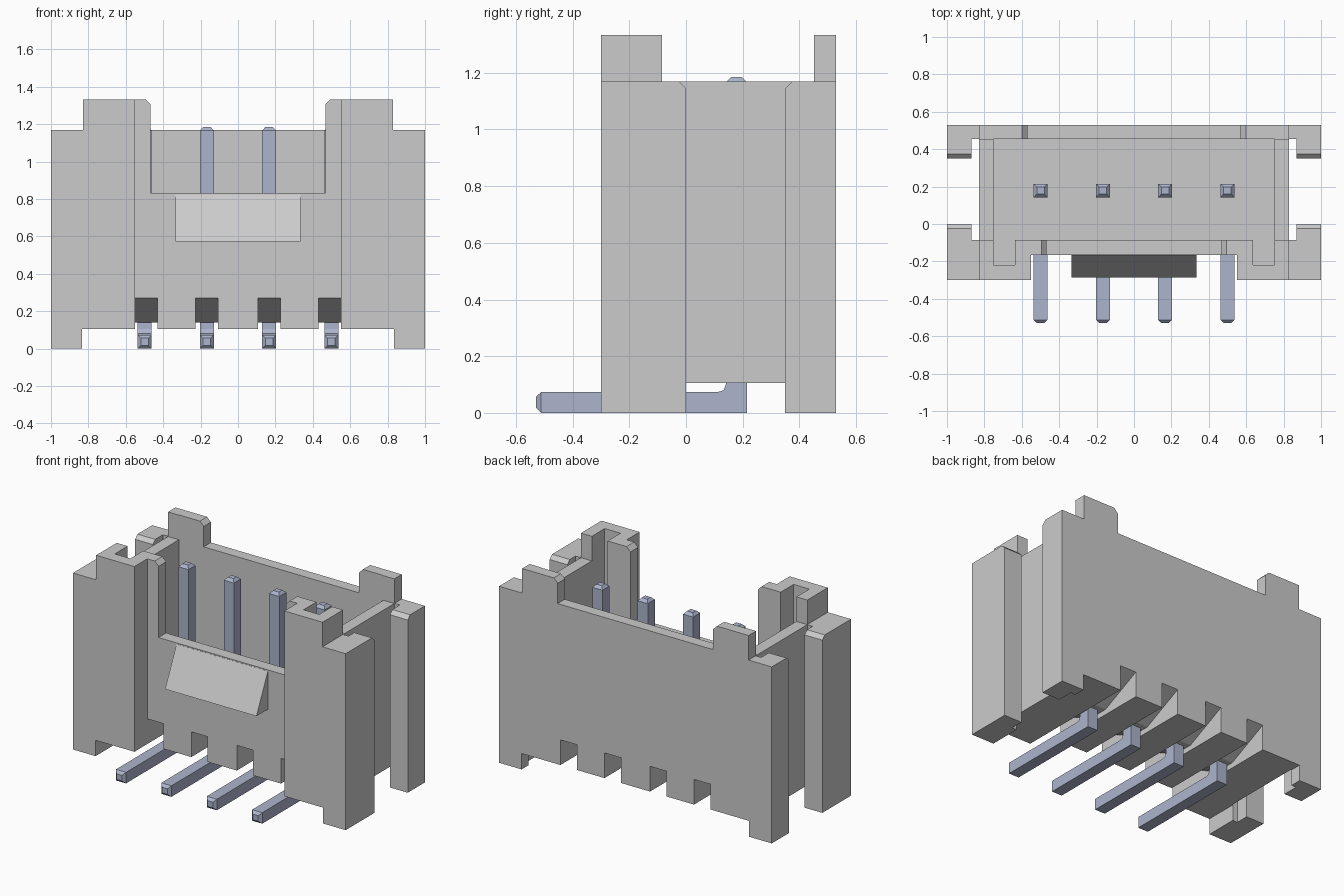
import bpy
import bmesh
from mathutils import Vector

cube = bpy.data.objects.get("Cube")
if cube:
    bpy.data.objects.remove(cube, do_unlink=True)


def material(name, rgb):
    m = bpy.data.materials.new(name)
    m.use_nodes = True
    m.diffuse_color = (*rgb, 1)
    m.node_tree.nodes["Principled BSDF"].inputs["Base Color"].default_value = (*rgb, 1)
    return m


PLASTIC = material("pale grey plastic", (0.6, 0.6, 0.6))
METAL = material("blue grey metal", (0.42, 0.46, 0.61))


def finish(name, bm, mat):
    bmesh.ops.recalc_face_normals(bm, faces=bm.faces)
    me = bpy.data.meshes.new(name)
    bm.to_mesh(me)
    bm.free()
    me.materials.append(mat)
    ob = bpy.data.objects.new(name, me)
    bpy.context.scene.collection.objects.link(ob)
    return ob


def prism(name, points, axis, lo, hi, mat=PLASTIC):
    """Extrude a flat outline along one axis; points hold the other two coordinates in order."""
    bm = bmesh.new()
    verts = []
    for p in points:
        c = list(p)
        c.insert(axis, lo)
        verts.append(bm.verts.new(c))
    face = bm.faces.new(verts)
    out = bmesh.ops.extrude_face_region(bm, geom=[face])
    shift = Vector((0, 0, 0))
    shift[axis] = hi - lo
    bmesh.ops.translate(bm, verts=[g for g in out["geom"] if isinstance(g, bmesh.types.BMVert)], vec=shift)
    return finish(name, bm, mat)


def box(x0, x1, y0, y1, z0, z1):
    return prism("cutter", [(x0, y0), (x1, y0), (x1, y1), (x0, y1)], 2, z0, z1)


def mirrored(half):
    return half + [(-x, y) for x, y in reversed(half)]


def cut(target, cutter):
    cutter.hide_render = True
    mod = target.modifiers.new("cut", "BOOLEAN")
    mod.operation = "DIFFERENCE"
    mod.solver = "EXACT"
    mod.object = cutter
    bpy.context.view_layer.objects.active = target
    bpy.ops.object.modifier_apply(modifier=mod.name)
    bpy.data.objects.remove(cutter, do_unlink=True)


# Housing: plan outline with hooked end flanges, full height
housing = prism("housing", mirrored([
    (0.55, -0.165), (0.55, -0.30), (1, -0.30), (1, 0), (0.87, 0), (0.87, -0.085),
    (0.83, -0.085), (0.83, 0.455), (0.87, 0.455), (0.87, 0.35), (1, 0.35), (1, 0.53)]), 2, 0, 1.333)

# Raised underside between the feet
cut(housing, box(-0.835, 0.835, -1, 1, -0.5, 0.105))

# Lowered side walls and flanges, leaving four raised corner posts
cut(housing, box(-2, 2, -0.085, 0.452, 1.17, 2))
for s in (-1, 1):
    cut(housing, box(min(s * 0.83, s * 2), max(s * 0.83, s * 2), -1, 1, 1.17, 2))

# Mating cavity with a key groove in each front post
cut(housing, prism("cutter", mirrored([
    (0.635, -0.085), (0.635, -0.22), (0.75, -0.22), (0.75, 0.455)]), 2, 0.35, 2))

# Front window and lower centre of the back wall, with chamfered top corners
cut(housing, prism("cutter", mirrored([
    (0.467, 0.833), (0.467, 1.305), (0.562, 1.40)]), 1, -0.6, 0.0))
cut(housing, prism("cutter", mirrored([
    (0.57, 1.17), (0.57, 1.305), (0.665, 1.40)]), 1, 0.40, 0.8))

# Chamfered top edges on the flange lips
for s in (-1, 1):
    lo, hi = sorted((s * 0.86, s * 1.1))
    for y, d in ((0, 1), (0.35, -1)):
        cut(housing, prism("cutter", [
            (y - d * 0.035, 1.18), (y + d * 0.01, 1.135), (y + d * 0.01, 1.18)], 0, lo, hi))

# Pin slots under the body, with roofs rising toward front and back
for x in (-0.49, -0.167, 0.167, 0.49):
    cut(housing, prism("cutter", [
        (-0.25, 0.0), (-0.25, 0.272), (-0.165, 0.272), (0.12, 0.14), (0.25, 0.14),
        (0.53, 0.272), (0.6, 0.272), (0.6, 0.0)], 0, x - 0.06, x + 0.06))

# Sloped latch ramp on the front panel
prism("latch_ramp", [(-0.16, 0.825), (-0.166, 0.825), (-0.285, 0.572), (-0.16, 0.572)], 0, -0.335, 0.335)

# Bent pins: square sections (lower yz, upper yz, half width) lofted from tail to tip
SECTIONS = [
    ((-0.53, 0.018), (-0.53, 0.056), 0.020),
    ((-0.512, 0), (-0.512, 0.073), 0.037),
    ((0.11, 0), (0.11, 0.073), 0.037),
    ((0.215, 0), (0.133, 0.08), 0.037),
    ((0.215, 0.105), (0.142, 0.105), 0.037),
    ((0.215, 1.167), (0.142, 1.167), 0.037),
    ((0.197, 1.185), (0.16, 1.185), 0.020),
]


def pin(name, x):
    bm = bmesh.new()
    rings = [[bm.verts.new((x + sx * w, *p)) for sx, p in ((-1, a), (1, a), (1, b), (-1, b))]
             for a, b, w in SECTIONS]
    for r, q in zip(rings, rings[1:]):
        for i in range(4):
            j = (i + 1) % 4
            bm.faces.new((r[i], r[j], q[j], q[i]))
    bm.faces.new(rings[0])
    bm.faces.new(rings[-1])
    finish(name, bm, METAL)


for i in range(4):
    pin(f"pin_{i + 1}", (i - 1.5) * 0.333)
